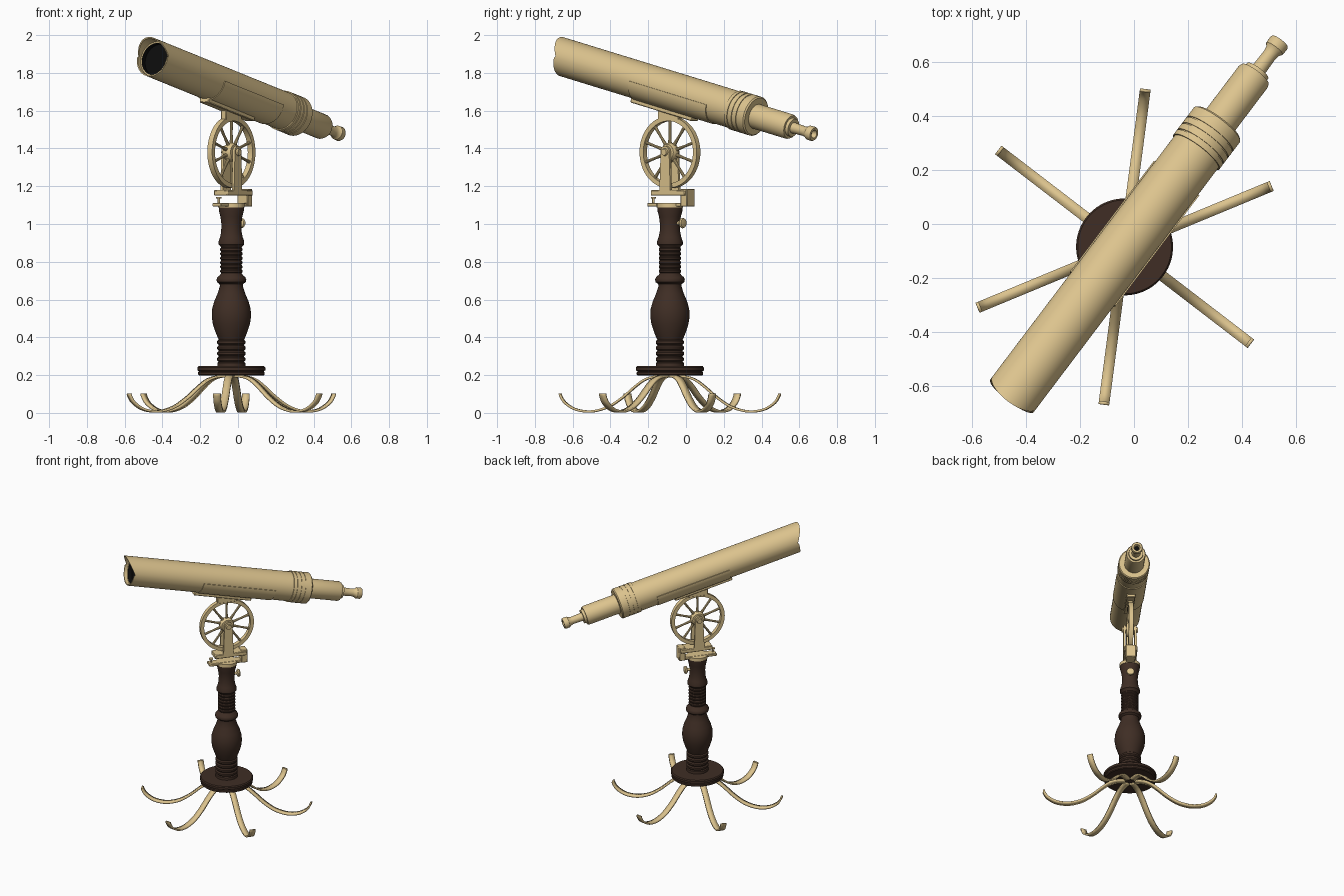
import bpy, bmesh
from math import sin, cos, pi, radians
from mathutils import Matrix, Vector

if "Cube" in bpy.data.objects:
    bpy.data.objects.remove(bpy.data.objects["Cube"])


def material(name, rgb):
    m = bpy.data.materials.new(name)
    m.use_nodes = True
    m.diffuse_color = (*rgb, 1)
    bsdf = m.node_tree.nodes["Principled BSDF"]
    bsdf.inputs["Base Color"].default_value = (*rgb, 1)
    bsdf.inputs["Roughness"].default_value = 0.6
    return m


BRASS = material("brass", (0.72, 0.55, 0.27))
WOOD = material("dark wood", (0.05, 0.027, 0.018))
BLACK = material("black glass", (0.004, 0.004, 0.004))

# Frames: stand is turned about the column, tube is also tilted
STAND = Matrix.Translation((-0.035, -0.085, 0)) @ Matrix.Rotation(radians(52.9), 4, 'Z')
TUBE = STAND @ Matrix.Translation((0, 0, 1.71)) @ Matrix.Rotation(radians(13.76), 4, 'Y')
WHEEL = STAND @ Matrix.Translation((0, 0, 1.38))


def finish(name, bm, frame, mats, angle=35):
    bmesh.ops.recalc_face_normals(bm, faces=bm.faces)
    me = bpy.data.meshes.new(name)
    bm.to_mesh(me)
    bm.free()
    for m in mats:
        me.materials.append(m)
    me.shade_smooth()
    me.set_sharp_from_angle(angle=radians(angle))
    ob = bpy.data.objects.new(name, me)
    bpy.context.collection.objects.link(ob)
    ob.matrix_world = frame
    return ob


def lathe(name, profile, frame, axis='Z', mats=(BRASS,), n=48, closed=False,
          arc=None, rule=None, warp=None):
    """Spin (position, radius) pairs about an axis; arc limits the sweep."""
    bm = bmesh.new()
    a0, a1 = arc or (0, 2 * pi)
    rings = []
    for i in range(n + 1 if arc else n):
        a = a0 + (a1 - a0) * i / n
        ring = []
        for t, r in profile:
            c, s = r * cos(a), r * sin(a)
            co = {'X': (t, c, s), 'Y': (s, t, c), 'Z': (c, s, t)}[axis]
            ring.append(bm.verts.new(co))
        rings.append(ring)
    count = len(profile)
    for i in range(n):
        p, q = rings[i], rings[(i + 1) % len(rings)]
        for j in range(count if closed else count - 1):
            k = (j + 1) % count
            bm.faces.new((p[j], p[k], q[k], q[j]))
    if arc:
        bm.faces.new(rings[0])
        bm.faces.new(rings[-1])
    if warp:
        for v in bm.verts:
            warp(v)
    bmesh.ops.remove_doubles(bm, verts=bm.verts, dist=1e-5)
    if rule:
        for f in bm.faces:
            f.material_index = rule(f.calc_center_median())
    return finish(name, bm, frame, mats)


def box(name, lo, hi, frame, bevel=0.004):
    lo, hi = Vector(lo), Vector(hi)
    bm = bmesh.new()
    bmesh.ops.create_cube(bm, size=1)
    for v in bm.verts:
        v.co = (lo + hi) / 2 + v.co * (hi - lo)
    ob = finish(name, bm, frame, [BRASS])
    mod = ob.modifiers.new("edges", 'BEVEL')
    mod.width = bevel
    return ob


# Main tube with a projecting hood over the top half of its mouth
R = 0.101
MOUTH = -0.70


def hood(v):
    if v.co.x < MOUTH + 0.001:
        up = v.co.z / R
        v.co.x -= 0.065 * up if up > 0.02 else 0.014


grooves = []
for g in (0.475, 0.505, 0.535):
    grooves += [(g, 0.107), (g, 0.103), (g + 0.005, 0.103), (g + 0.005, 0.107)]
lathe("main_tube",
      [(-0.66, 0), (-0.66, 0.086), (-0.69, 0.086), (-0.69, 0.094), (MOUTH, 0.094), (MOUTH, R),
       (0.455, R), (0.455, 0.107)] + grooves + [(0.585, 0.107), (0.592, 0.1), (0.592, 0)],
      TUBE, 'X', (BRASS, BLACK), n=64, warp=hood,
      rule=lambda c: int(c.x < -0.6 and (c.y ** 2 + c.z ** 2) ** 0.5 < 0.0865))

# Draw tube and eyepiece
lathe("draw_tube", [(0.58, 0), (0.58, 0.067), (0.815, 0.067), (0.828, 0.062), (0.828, 0.05),
                    (0.845, 0.048), (0.845, 0)], TUBE, 'X')
lathe("eyepiece", [(0.83, 0), (0.83, 0.033), (0.855, 0.028), (0.92, 0.026), (0.94, 0.03),
                   (0.95, 0.038), (0.978, 0.039), (0.985, 0.035), (0.985, 0.022), (0.96, 0.015),
                   (0.96, 0)], TUBE, 'X', (BRASS, BLACK), n=32,
      rule=lambda c: int(0.955 < c.x < 0.961 and abs(c.y) + abs(c.z) < 0.02))

# Saddle wrapped around the underside of the tube
lathe("saddle", [(-0.2, 0.098), (-0.2, 0.106), (0.33, 0.106), (0.33, 0.098)], TUBE, 'X',
      closed=True, arc=(-pi, 0), n=32)
box("saddle_bar", (-0.22, -0.03, -0.122), (0.2, 0.03, -0.09), TUBE)
box("wheel_tie", (-0.07, -0.018, 1.55), (0.07, 0.018, 1.61), STAND)

# Altitude wheel with hub and spokes
lathe("wheel_rim", [(-0.016, 0.165), (-0.016, 0.19), (0.016, 0.19), (0.016, 0.165)],
      WHEEL, 'Y', closed=True, n=64)
lathe("wheel_hub", [(-0.055, 0), (-0.055, 0.017), (-0.045, 0.02), (-0.045, 0.026), (-0.026, 0.026),
                    (-0.026, 0.042), (-0.012, 0.05), (0.012, 0.05), (0.026, 0.042), (0.026, 0.026),
                    (0.045, 0.026), (0.045, 0.02), (0.055, 0.017), (0.055, 0)], WHEEL, 'Y', n=32)
for i in range(10):
    turn = Matrix.Rotation(i * pi / 5, 4, 'Y')
    lathe("wheel_spoke", [(0.03, 0.011), (0.1, 0.007), (0.17, 0.009)], WHEEL @ turn, n=10)

# Fork: two round-topped uprights either side of the wheel
for side in (-1, 1):
    bm = bmesh.new()
    outline = [(-0.036, 1.17), (0.036, 1.17)]
    outline += [(0.028 * cos(a * pi / 12), 1.385 + 0.028 * sin(a * pi / 12)) for a in range(13)]
    face = bm.faces.new([bm.verts.new((x, side * 0.03, z)) for x, z in outline])
    out = bmesh.ops.extrude_face_region(bm, geom=[face])
    moved = [g for g in out["geom"] if isinstance(g, bmesh.types.BMVert)]
    bmesh.ops.translate(bm, verts=moved, vec=(0, side * 0.015, 0))
    finish("fork_upright", bm, STAND, [BRASS])

# Clamp bracket below the fork
box("bracket_top", (-0.095, -0.045, 1.15), (0.13, 0.045, 1.18), STAND)
box("bracket_back", (0.095, -0.035, 1.092), (0.14, 0.035, 1.186), STAND)
box("bracket_base", (-0.13, -0.03, 1.092), (0.14, 0.03, 1.112), STAND)
lathe("bracket_collar", [(1.088, 0), (1.088, 0.07), (1.11, 0.07), (1.11, 0)], STAND)
lathe("bracket_screw", [(1.1, 0), (1.1, 0.006), (1.135, 0.006), (1.135, 0.014), (1.142, 0.014),
                        (1.142, 0)], STAND @ Matrix.Translation((-0.11, 0, 0)), n=16)
lathe("thumb_knob", [(0.04, 0), (0.04, 0.01), (0.072, 0.01), (0.076, 0.024), (0.084, 0.028),
                     (0.092, 0.024), (0.097, 0)],
      STAND @ Matrix.Translation((0, 0, 1.005)), 'X', n=24)

# Turned wooden column, with ringed foot and ridged neck
column = [(0.24, 0), (0.24, 0.075), (0.265, 0.074)]
for i in range(4):
    z = 0.27 + i * 0.03
    column += [(z, 0.067), (z + 0.008, 0.075), (z + 0.02, 0.075), (z + 0.027, 0.067)]
column += [(0.4, 0.073), (0.43, 0.085), (0.47, 0.098), (0.51, 0.104), (0.55, 0.102), (0.59, 0.091),
           (0.63, 0.074), (0.67, 0.061), (0.682, 0.062), (0.692, 0.076), (0.705, 0.079),
           (0.718, 0.074), (0.73, 0.06)]
for i in range(6):
    z = 0.74 + i * 0.023
    column += [(z, 0.054), (z + 0.006, 0.059), (z + 0.014, 0.059), (z + 0.02, 0.054)]
column += [(0.882, 0.058), (0.892, 0.068), (0.908, 0.068), (0.93, 0.06), (0.96, 0.054),
           (1.0, 0.053), (1.04, 0.058), (1.07, 0.066), (1.09, 0.067), (1.09, 0)]
lathe("column", column, STAND, mats=(WOOD,))
lathe("base_disc", [(0.198, 0), (0.198, 0.17), (0.203, 0.176), (0.215, 0.176), (0.22, 0.171),
                    (0.225, 0.18), (0.24, 0.18), (0.247, 0.174), (0.247, 0)], STAND,
      mats=(WOOD,), n=64)

# Six curled ribbon legs
key = [Vector(p) for p in ((0.03, 0.194), (0.09, 0.19), (0.14, 0.172), (0.19, 0.135), (0.25, 0.083),
                           (0.32, 0.036), (0.39, 0.012), (0.45, 0.008), (0.51, 0.021),
                           (0.56, 0.054), (0.583, 0.09), (0.585, 0.103))]
path = []
for i in range(len(key) - 1):
    a, b = key[max(i - 1, 0)], key[i]
    c, d = key[i + 1], key[min(i + 2, len(key) - 1)]
    for t in (0, 0.25, 0.5, 0.75):
        path.append(0.5 * (2 * b + (c - a) * t + (2 * a - 5 * b + 4 * c - d) * t ** 2
                           + (3 * b - a - 3 * c + d) * t ** 3))
path.append(key[-1])
for i in range(6):
    bm = bmesh.new()
    rows = [[bm.verts.new((p.x, w, p.y)) for w in (-0.02, 0.02)] for p in path]
    for p, q in zip(rows, rows[1:]):
        bm.faces.new((p[0], q[0], q[1], p[1]))
    frame = Matrix.Translation((-0.035, -0.085, 0)) @ Matrix.Rotation(radians(22.5 + 60 * i), 4, 'Z')
    leg = finish("leg", bm, frame, [BRASS])
    mod = leg.modifiers.new("thickness", 'SOLIDIFY')
    mod.thickness = 0.012
    mod.offset = 0
